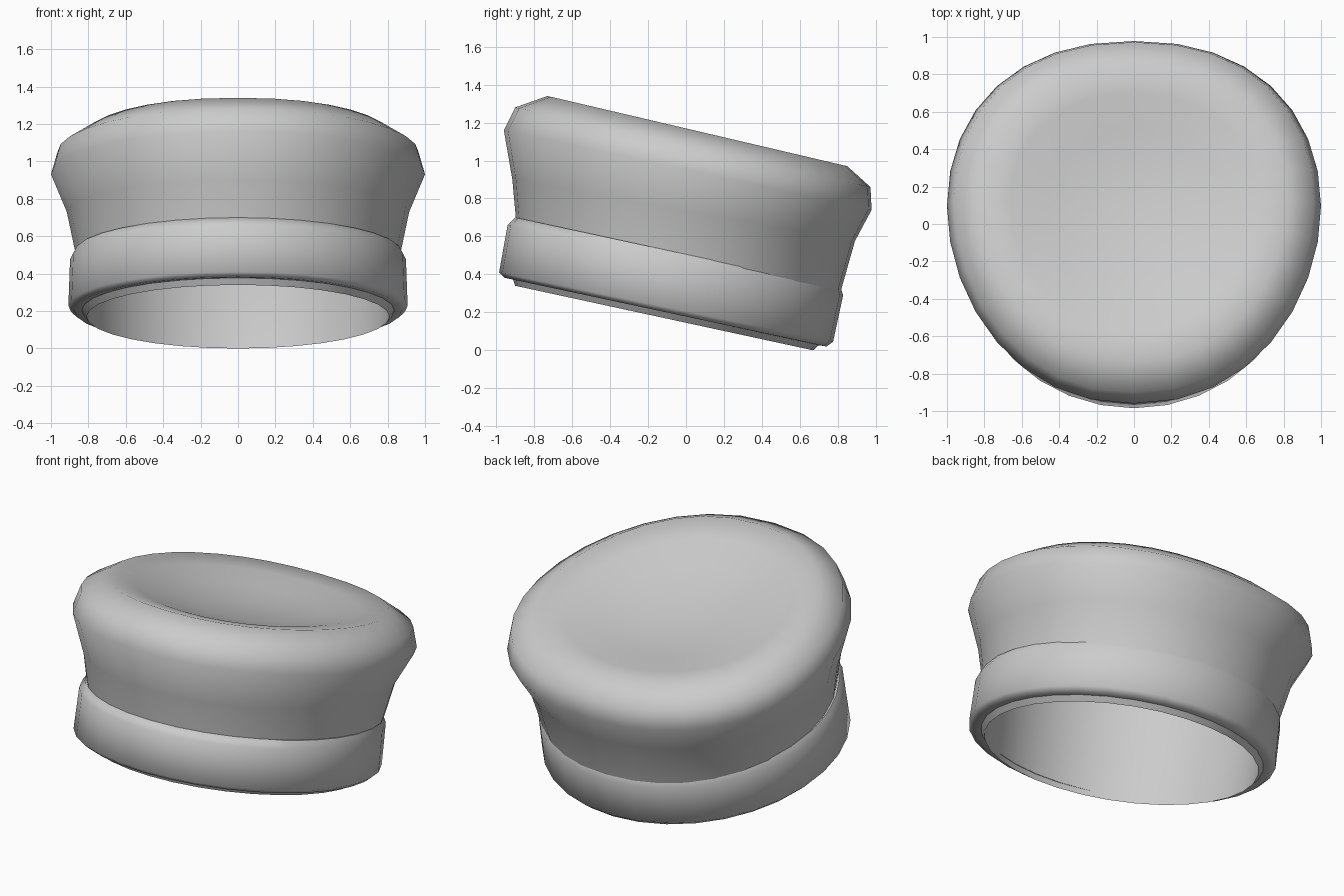
import bpy, bmesh
from math import sin, cos, pi, radians, copysign

if "Cube" in bpy.data.objects:
    bpy.data.objects.remove(bpy.data.objects["Cube"])

SEG = 32


def ring_points(front, back, half_x, egg=0.0, power=1.0):
    """Tilted oval: front/back are (y, z); egg pushes the widest part rearward."""
    (y0, z0), (y1, z1) = front, back
    pts = []
    for i in range(SEG):
        t = 2 * pi * i / SEG
        c, s = cos(t), sin(t)
        x = half_x * copysign(abs(c) ** power, c)
        u = 0.5 + 0.5 * s + egg * c * c / 2
        pts.append((x, y0 + (y1 - y0) * u, z0 + (z1 - z0) * u))
    return pts


def loft(name, rings, cap=None, angle=35):
    """Skin a stack of rings, optionally closing the last one to a point."""
    bm = bmesh.new()
    loops = [[bm.verts.new(p) for p in ring_points(*r)] for r in rings]
    for a, b in zip(loops, loops[1:]):
        for i in range(SEG):
            j = (i + 1) % SEG
            bm.faces.new((a[i], a[j], b[j], b[i]))
    if cap:
        tip = bm.verts.new(cap)
        for i in range(SEG):
            bm.faces.new((loops[-1][i], loops[-1][(i + 1) % SEG], tip))
    mesh = bpy.data.meshes.new(name)
    bm.to_mesh(mesh)
    bm.free()
    ob = bpy.data.objects.new(name, mesh)
    bpy.context.collection.objects.link(ob)
    bpy.ops.object.select_all(action='DESELECT')
    bpy.context.view_layer.objects.active = ob
    ob.select_set(True)
    bpy.ops.object.shade_smooth_by_angle(angle=radians(angle))
    return ob


# Flared crown with a rounded top edge and a shallow dished top
loft("crown", [
    ((-0.895, 0.68), (0.815, 0.31), 0.865, 0.02, 0.98),
    ((-0.915, 0.90), (0.89, 0.575), 0.915, 0.05, 0.95),
    ((-0.96, 1.16), (0.978, 0.74), 1.0, 0.09, 0.9),
    ((-0.90, 1.28), (0.972, 0.86), 0.965, 0.09, 0.9),
    ((-0.73, 1.34), (0.85, 0.97), 0.82, 0.09, 0.9),
    ((-0.57, 1.275), (0.70, 0.98), 0.66, 0.08, 0.95),
    ((-0.38, 1.18), (0.50, 0.98), 0.46, 0.05, 1.0),
    ((-0.17, 1.10), (0.29, 0.99), 0.23, 0.0, 1.0),
], cap=(0, 0.06, 1.035), angle=50)

# Headband with bevelled top and bottom edges
loft("head_band", [
    ((-0.85, 0.69), (0.77, 0.33), 0.83),
    ((-0.90, 0.70), (0.815, 0.33), 0.875),
    ((-0.94, 0.66), (0.828, 0.29), 0.898),
    ((-0.985, 0.41), (0.775, 0.045), 0.907),
    ((-0.955, 0.382), (0.74, 0.02), 0.875),
    ((-0.89, 0.375), (0.68, 0.03), 0.83),
], angle=60)

# Sweatband lining, showing just below the headband and running up inside
loft("lining", [
    ((-0.92, 0.40), (0.715, 0.04), 0.85),
    ((-0.90, 0.34), (0.67, 0.0), 0.81),
    ((-0.86, 0.60), (0.75, 0.26), 0.82),
    ((-0.80, 1.13), (0.82, 0.78), 0.84),
], angle=40)
